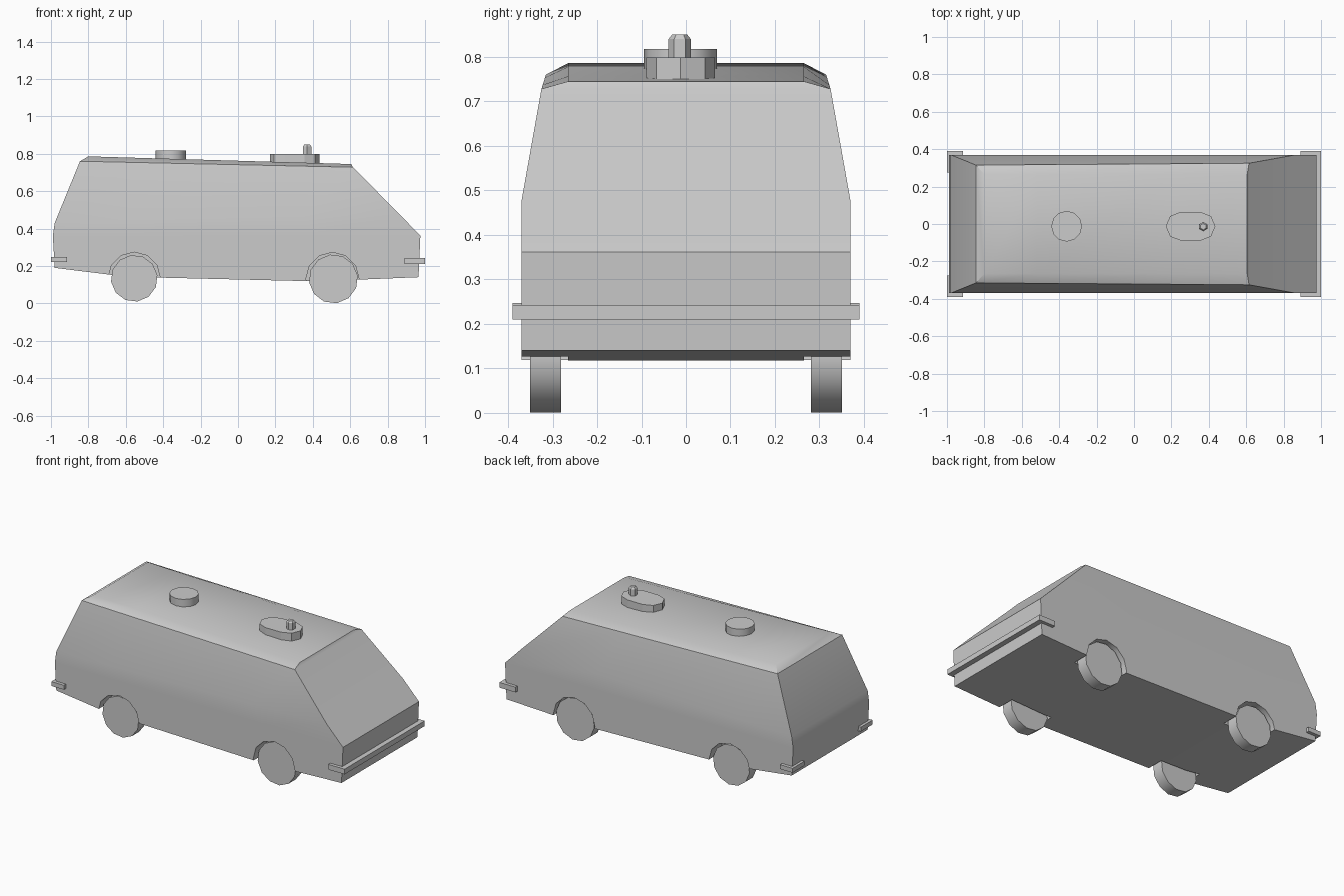
import bpy, bmesh, math
from mathutils import Matrix, Vector

if "Cube" in bpy.data.objects:
    bpy.data.objects.remove(bpy.data.objects["Cube"], do_unlink=True)

paint = bpy.data.materials.new("plain_grey")
paint.use_nodes = True
GREY = (0.6, 0.6, 0.6, 1)
paint.diffuse_color = GREY
paint.node_tree.nodes["Principled BSDF"].inputs["Base Color"].default_value = GREY


def finish(name, bm):
    bmesh.ops.recalc_face_normals(bm, faces=bm.faces)
    mesh = bpy.data.meshes.new(name)
    bm.to_mesh(mesh)
    bm.free()
    ob = bpy.data.objects.new(name, mesh)
    mesh.materials.append(paint)
    bpy.context.collection.objects.link(ob)
    return ob


def activate(ob):
    bpy.ops.object.select_all(action='DESELECT')
    ob.select_set(True)
    bpy.context.view_layer.objects.active = ob


def soften(ob, angle=35):
    activate(ob)
    bpy.ops.object.shade_smooth_by_angle(angle=math.radians(angle))


def prism(name, outline, z0, z1):
    """Extrude an xy outline from z0 up to z1."""
    bm = bmesh.new()
    low = bm.faces.new([bm.verts.new((x, y, z0)) for x, y in outline])
    top = bmesh.ops.extrude_face_region(bm, geom=[low])["geom"]
    for v in top:
        if isinstance(v, bmesh.types.BMVert):
            v.co.z = z1
    return finish(name, bm)


def drum(name, centre, radius, depth, sides, axis='Z', tip=None, turn=0):
    bm = bmesh.new()
    bmesh.ops.create_cone(bm, cap_ends=True, segments=sides, radius1=radius,
                          radius2=radius if tip is None else tip, depth=depth)
    bm.transform(Matrix.Rotation(turn, 4, 'Z'))
    if axis == 'Y':
        bm.transform(Matrix.Rotation(math.pi / 2, 4, 'X'))
    bm.transform(Matrix.Translation(Vector(centre)))
    return finish(name, bm)


# Body: stacked rings, each (rear x, z, half width, front x, z, half width)
RINGS = [(-0.98, 0.19, 0.37, 0.965, 0.14, 0.37),
         (-0.99, 0.36, 0.37, 0.975, 0.362, 0.37),
         (-0.98, 0.43, 0.37, 0.865, 0.475, 0.37),
         (-0.845, 0.76, 0.315, 0.615, 0.728, 0.325),
         (-0.80, 0.786, 0.265, 0.605, 0.745, 0.265)]
STATIONS = [0, 0.2, 0.72, 1]
SAG = [0, -0.038, -0.036, 0]      # floor dips between the ends

bm = bmesh.new()
loops = []
for level, (xr, zr, wr, xf, zf, wf) in enumerate(RINGS):
    sides = []
    for s in (-1, 1):
        sides.append([bm.verts.new((xr + (xf - xr) * t, s * (wr + (wf - wr) * t),
                                    zr + (zf - zr) * t + (d if level == 0 else 0)))
                      for t, d in zip(STATIONS, SAG)])
    loops.append(sides[0] + sides[1][::-1])
n = len(loops[0])
for a, b in zip(loops, loops[1:]):
    for i in range(n):
        j = (i + 1) % n
        bm.faces.new((a[i], a[j], b[j], b[i]))
for ring in (loops[0], loops[-1]):      # floor and roof strips
    for i in range(n // 2 - 1):
        bm.faces.new((ring[i], ring[i + 1], ring[n - 2 - i], ring[n - 1 - i]))
body = finish("body", bm)

# Wheels and the arches cut around them
for end, x, z, r, ax, arch in (("rear", -0.555, 0.134, 0.125, -0.555, 0.14),
                               ("front", 0.51, 0.131, 0.131, 0.505, 0.142)):
    for side, s in (("left", 1), ("right", -1)):
        cutter = drum("arch_cutter", (ax, s * 0.365, z), arch, 0.2, 12, 'Y')
        cutter.hide_render = True
        cut = body.modifiers.new("arch", 'BOOLEAN')
        cut.operation, cut.solver, cut.object = 'DIFFERENCE', 'EXACT', cutter
        activate(body)
        bpy.ops.object.modifier_apply(modifier=cut.name)
        bpy.data.objects.remove(cutter, do_unlink=True)
        soften(drum(f"{end}_{side}_wheel", (x, s * 0.316, z), r, 0.07, 12, 'Y',
                    turn=math.radians(8)))
soften(body)

# Front bumper wraps both corners, rear bumper is two corner pieces
prism("front_bumper", [(0.89, -0.36), (0.89, -0.39), (1, -0.39), (1, 0.39),
                       (0.89, 0.39), (0.89, 0.36), (0.96, 0.36), (0.96, -0.36)],
      0.21, 0.242)
for side, s in (("left", 1), ("right", -1)):
    prism(f"rear_{side}_bumper",
          [(-1, s * 0.275), (-1, s * 0.39), (-0.915, s * 0.39),
           (-0.915, s * 0.36), (-0.97, s * 0.36), (-0.97, s * 0.275)],
          0.22, 0.247)

# Roof fittings
soften(drum("roof_vent", (-0.36, -0.012, 0.788), 0.082, 0.06, 12), 40)
hatch = []
for cx, start in ((0.355, -90), (0.25, 90)):
    for k in range(5):
        a = math.radians(start + 45 * k)
        hatch.append((cx + 0.08 * math.cos(a), -0.012 + 0.077 * math.sin(a)))
prism("roof_hatch", hatch, 0.74, 0.799)
drum("hatch_post", (0.37, -0.014, 0.815), 0.025, 0.05, 6)
drum("hatch_post_cap", (0.37, -0.014, 0.845), 0.025, 0.01, 6, tip=0.017)
